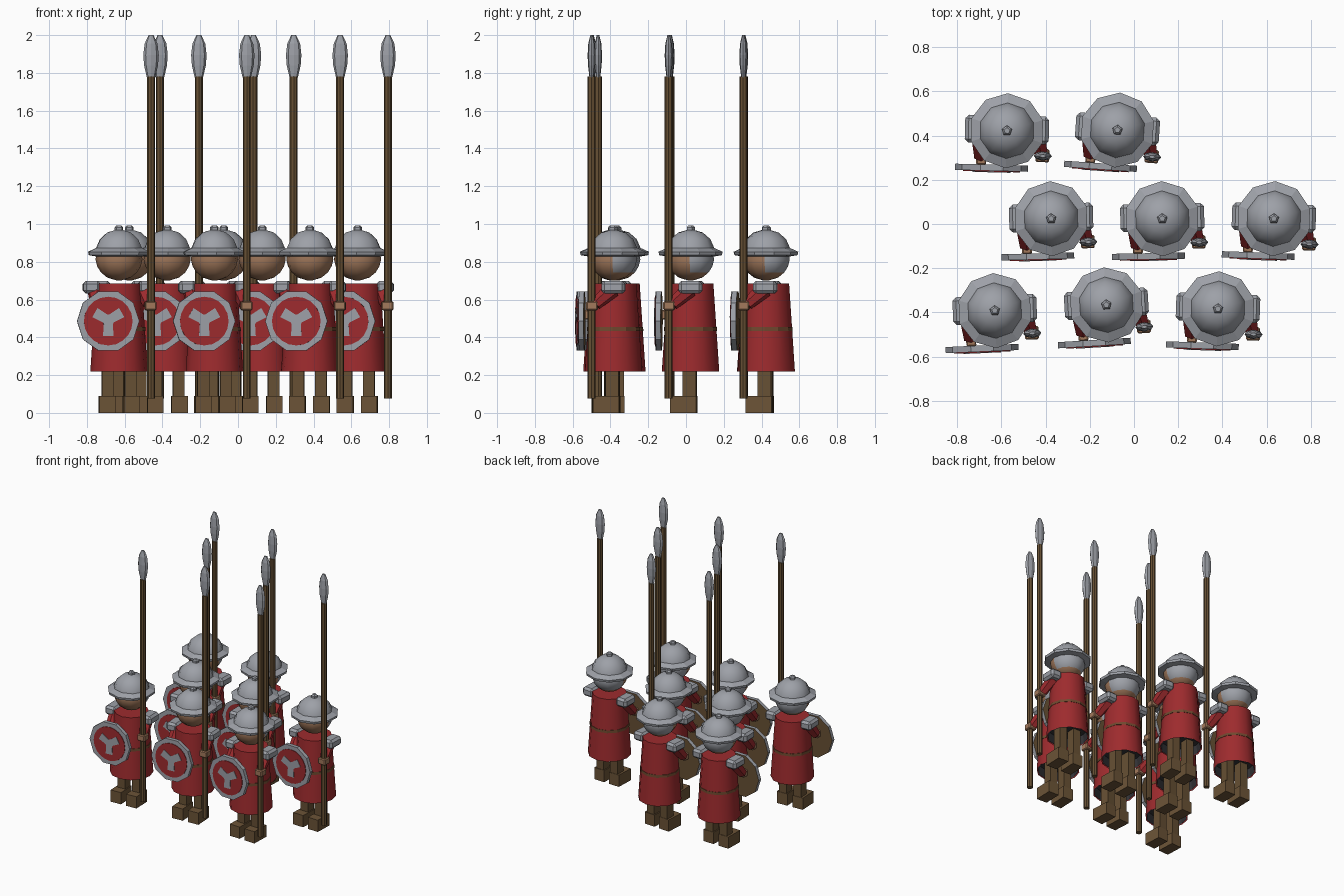
import bpy, bmesh, math
from mathutils import Vector, Matrix

if "Cube" in bpy.data.objects:
    bpy.data.objects.remove(bpy.data.objects["Cube"])


def material(name, col):
    m = bpy.data.materials.new(name)
    m.diffuse_color = (*col, 1)
    m.use_nodes = True
    m.node_tree.nodes["Principled BSDF"].inputs["Base Color"].default_value = m.diffuse_color
    return m


STEEL = material("steel", (.34, .355, .39))
RED = material("red_cloth", (.34, .024, .027))
WOOD = material("wood", (.135, .08, .034))
BOOT = material("boot_leather", (.15, .088, .038))
SKIN = material("skin", (.36, .19, .105))
DARK = material("dark_lining", (.035, .035, .04))
BELT = material("belt_leather", (.16, .065, .028))

parts = []  # (name, mesh), built once and shared by all soldiers


def finish(name, bm, *mats, rule=None, smooth=0, flip=True):
    if flip:
        bmesh.ops.recalc_face_normals(bm, faces=bm.faces)
    if rule:
        bm.normal_update()
        for f in bm.faces:
            f.material_index = rule(f)
    me = bpy.data.meshes.new(name)
    bm.to_mesh(me)
    bm.free()
    for m in mats:
        me.materials.append(m)
    parts.append((name, me, smooth))


def lathe(profile, n, caps=(True, True), start=math.pi / 2, scale=(1, 1), centre=(0, 0, 0)):
    """Rings of n points for (radius, z) pairs."""
    bm = bmesh.new()
    rings = []
    for r, z in profile:
        rings.append([bm.verts.new((centre[0] + r * scale[0] * math.cos(start + 2 * math.pi * i / n),
                                    centre[1] + r * scale[1] * math.sin(start + 2 * math.pi * i / n),
                                    centre[2] + z)) for i in range(n)])
    for a, b in zip(rings, rings[1:]):
        for i in range(n):
            j = (i + 1) % n
            bm.faces.new((a[i], a[j], b[j], b[i]))
    if caps[0]:
        bm.faces.new(rings[0][::-1])
    if caps[1]:
        bm.faces.new(rings[-1])
    return bm


def box(centre, size, bevel=0):
    bm = bmesh.new()
    bmesh.ops.create_cube(bm, size=1, matrix=Matrix.Translation(centre) @ Matrix.Diagonal((*size, 1)))
    if bevel:
        bmesh.ops.bevel(bm, geom=bm.edges[:], offset=bevel, segments=1, affect='EDGES')
    return bm


def rod(a, b, ra, rb, n=6):
    a, b = Vector(a), Vector(b)
    bm = lathe([(ra, 0), (rb, (b - a).length)], n)
    bm.transform(Matrix.Translation(a) @ (b - a).to_track_quat('Z', 'Y').to_matrix().to_4x4())
    return bm


def disc(r0, r1, y0, y1, n):
    """Shield disc facing -y, from y0 (front) to y1 (back)."""
    bm = lathe([(r0, -y0), (r1, -y1)], n, start=0)
    bm.transform(Matrix.Translation((-.065, 0, .486)) @ Matrix.Rotation(math.pi / 2, 4, 'X'))
    return bm


# legs, boots, shoulder plates
for s, side in ((-1, "left"), (1, "right")):
    finish(side + "_boot", box((s * .064, -.035, .045), (.086, .138, .09)), BOOT)
    finish(side + "_leg", box((s * .06, -.004, .19), (.062, .07, .21)), WOOD)
    finish(side + "_shoulder_plate", box((s * .145, .005, .665), (.09, .126, .068), .016), STEEL)

# open-bottomed robe with dark lining, belt
finish("robe", lathe([(.152, .22), (.137, .445), (.121, .685)], 12, (False, True)), RED, smooth=40)
finish("robe_lining", lathe([(.144, .222), (.138, .29)], 12, (False, True)), DARK)
finish("belt", lathe([(.1405, .434), (.1395, .454)], 12), BELT)

# head: skin, with a mail coif on the upper back
head = [(.125 * math.cos(math.radians(a)), .822 + .122 * math.sin(math.radians(a)))
        for a in (-85, -60, -40, -22, -5, 20)]
finish("head", lathe(head, 12), SKIN, STEEL, smooth=40,
       rule=lambda f: int(f.calc_center_median().y > .01 and f.calc_center_median().z > .757))

# helmet: dome, brim, knob
finish("helmet_dome", lathe([(.131, .835), (.127, .87), (.105, .92), (.065, .955), (.02, .968)], 10),
       STEEL, smooth=40)
finish("helmet_brim", lathe([(.125, .828), (.166, .835), (.17, .853), (.128, .872)], 10), STEEL)
finish("helmet_knob", lathe([(.024, .955), (.024, .982), (.014, .992)], 5), STEEL)

# arms and hands
finish("right_arm", rod((.13, 0, .655), (.155, -.09, .575), .045, .033), RED)
finish("left_arm", rod((-.125, 0, .655), (-.115, -.115, .53), .045, .035), RED)
finish("right_hand", box((.163, -.108, .567), (.062, .06, .048), .006), SKIN)
finish("left_hand", box((-.113, -.135, .52), (.045, .045, .05), .006), SKIN)

# spear
SP = (.165, -.11, 0)
finish("spear_shaft", lathe([(.021, .075), (.021, 1.78)], 8, centre=SP), WOOD)
finish("spear_head", lathe([(.022, 1.775), (.037, 1.84), (.041, 1.895), (.034, 1.955), (.013, 2.0)], 8,
                           scale=(1, .52), centre=SP), STEEL)

# shield: steel rim, wooden back, red field, three-armed emblem
finish("shield", disc(.165, .165, -.155, -.183, 10), STEEL, WOOD, rule=lambda f: int(f.normal.y > .9))
finish("shield_field", disc(.129, .129, -.181, -.187, 20), RED)
emblem = bmesh.new()
pts = []
for k in range(3):
    a = -math.pi / 2 + k * 2 * math.pi / 3
    u, v = Vector((math.cos(a), math.sin(a))), Vector((-math.sin(a), math.cos(a)))
    for d, w in ((.02, -.024), (.082, -.028), (.082, .028), (.02, .024)):
        pts.append(u * d + v * w)
face = emblem.faces.new([emblem.verts.new((p.x - .065, -.190, p.y + .49)) for p in pts])
ext = bmesh.ops.extrude_face_region(emblem, geom=[face])["geom"]
bmesh.ops.translate(emblem, vec=(0, .005, 0), verts=[g for g in ext if isinstance(g, bmesh.types.BMVert)])
finish("shield_emblem", emblem, STEEL)

for name, me, angle in parts:
    if angle:
        me.shade_smooth()
        me.set_sharp_from_angle(angle=math.radians(angle))

# the troop: x, y, turn in degrees
troop = [(-.575, .422, -1.5), (-.075, .425, -4), (-.375, .024, 1.5), (.128, .024, 1),
         (.633, .024, -2), (-.63, -.392, 2.5), (-.125, -.366, 3.5), (.38, -.384, -2)]
for i, (x, y, turn) in enumerate(troop, 1):
    place = Matrix.Translation((x, y, 0)) @ Matrix.Rotation(math.radians(turn), 4, 'Z')
    for name, me, angle in parts:
        ob = bpy.data.objects.new(f"soldier_{i}_{name}", me)
        ob.matrix_world = place
        bpy.context.collection.objects.link(ob)
